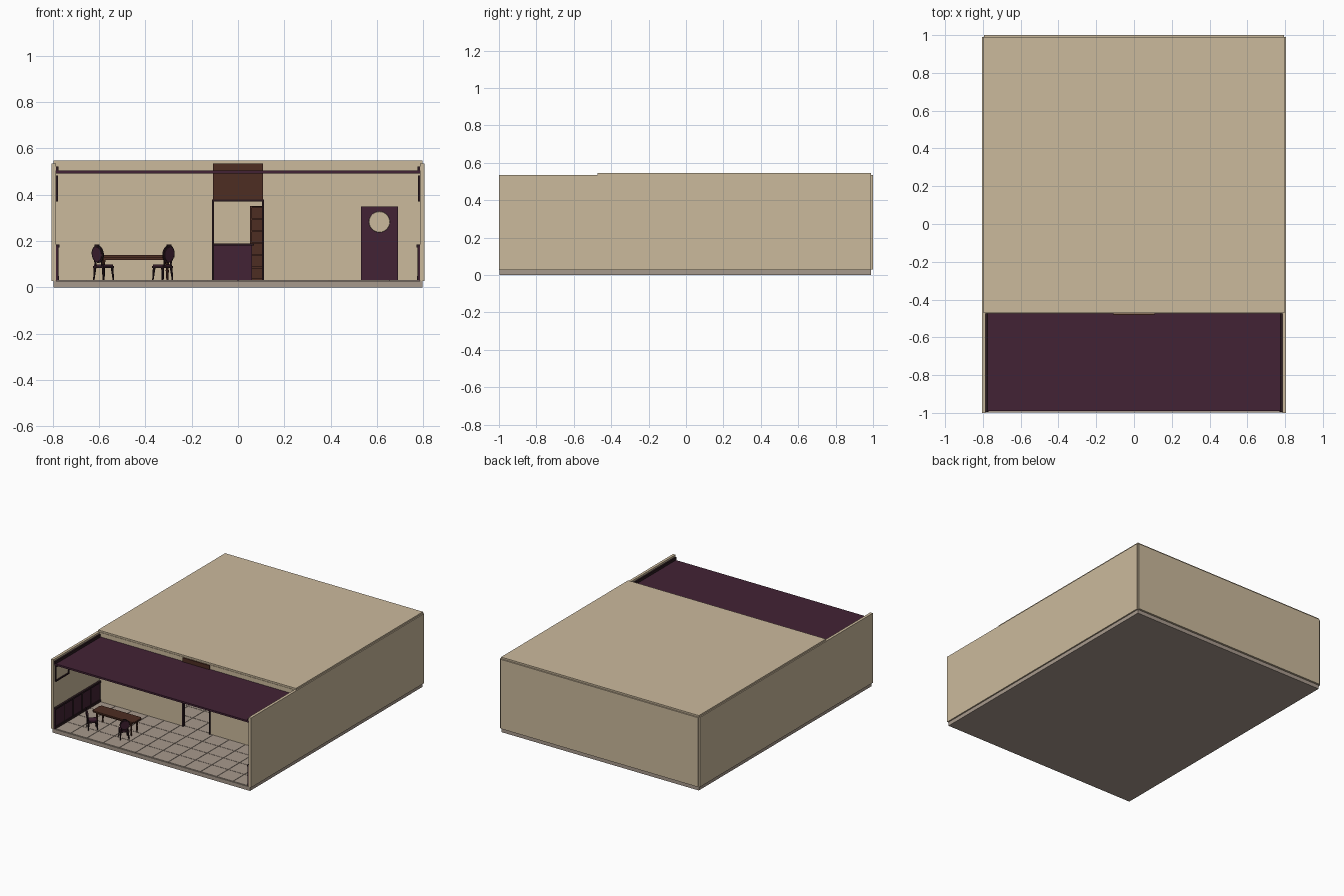
import bpy, bmesh, math
from mathutils import Matrix, Vector

if "Cube" in bpy.data.objects:
    bpy.data.objects.remove(bpy.data.objects["Cube"])


def material(name, rgb):
    m = bpy.data.materials.new(name)
    m.diffuse_color = (*rgb, 1)
    m.use_nodes = True
    m.node_tree.nodes["Principled BSDF"].inputs["Base Color"].default_value = m.diffuse_color
    return m


CREAM = material("cream plaster", (0.60, 0.49, 0.335))
PLUM = material("plum paint", (0.055, 0.016, 0.035))
BROWN = material("walnut wood", (0.075, 0.026, 0.016))
DARK = material("dark trim", (0.024, 0.010, 0.014))
STONE = material("floor stone", (0.39, 0.32, 0.265))


def box(bm, x0, x1, y0, y1, z0, z1):
    mat = Matrix.Translation(((x0 + x1) / 2, (y0 + y1) / 2, (z0 + z1) / 2))
    mat = mat @ Matrix.Diagonal((abs(x1 - x0), abs(y1 - y0), abs(z1 - z0), 1))
    bmesh.ops.create_cube(bm, size=1, matrix=mat)


def cone(bm, base, tip, r0, r1, sides=8):
    a, b = Vector(base), Vector(tip)
    rot = (b - a).to_track_quat('Z', 'Y').to_matrix().to_4x4()
    bmesh.ops.create_cone(bm, cap_ends=True, segments=sides, radius1=r0, radius2=r1,
                          depth=(b - a).length,
                          matrix=Matrix.Translation((a + b) / 2) @ rot)


def finish(name, bm, mat, matrix=None, smooth=False):
    me = bpy.data.meshes.new(name)
    bm.to_mesh(me)
    bm.free()
    me.materials.append(mat)
    ob = bpy.data.objects.new(name, me)
    bpy.context.collection.objects.link(ob)
    if matrix:
        ob.matrix_world = matrix
    if smooth:
        bpy.ops.object.select_all(action='DESELECT')
        ob.select_set(True)
        bpy.context.view_layer.objects.active = ob
        bpy.ops.object.shade_smooth_by_angle(angle=math.radians(40))
    return ob


def block(name, mat, *boxes):
    bm = bmesh.new()
    for b in boxes:
        box(bm, *b)
    return finish(name, bm, mat)


# Building shell
block("floor_slab", STONE, (-0.795, 0.795, -0.997, 0.988, 0, 0.028))
block("back_wall", CREAM, (-0.795, 0.795, 0.985, 1.0, 0.03, 0.535))
block("roof", CREAM, (-0.797, 0.797, -0.472, 0.99, 0.535, 0.547))
for s, side in ((-1, "left"), (1, "right")):
    block(side + "_wall", CREAM, (s * 0.785, s * 0.805, -1.0, 0.99, 0.028, 0.535))
block("dividing_wall", CREAM,
      (-0.785, -0.11, -0.475, -0.462, 0.028, 0.535),
      (0.11, 0.785, -0.475, -0.462, 0.028, 0.535),
      (-0.11, 0.11, -0.475, -0.462, 0.375, 0.535))
block("canopy_ceiling", PLUM, (-0.785, 0.785, -0.99, -0.475, 0.49, 0.503))

# Floor tiles with narrow joints
bm = bmesh.new()
nx, ny = 12, 15
w, d = 1.57 / nx, 1.975 / ny
for i in range(nx):
    for j in range(ny):
        x, y = -0.785 + i * w, -0.992 + j * d
        box(bm, x + 0.0015, x + w - 0.0015, y + 0.0015, y + d - 0.0015, 0.027, 0.031)
finish("floor_tiles", bm, STONE)
block("tile_joints", DARK, (-0.784, 0.784, -0.99, 0.98, 0.027, 0.0285))

# Side wall panelling, rails and upper frames
for s, side in ((-1, "left"), (1, "right")):
    block(side + "_wainscot", PLUM, (s * 0.778, s * 0.785, -0.995, -0.475, 0.03, 0.175))
    trims = [(s * 0.770, s * 0.785, -0.995, -0.475, 0.172, 0.184),
             (s * 0.773, s * 0.785, -0.995, -0.475, 0.03, 0.048)]
    for k in range(6):
        y = -0.995 + k * 0.102
        trims.append((s * 0.775, s * 0.785, y, y + 0.01, 0.04, 0.175))
    block(side + "_wainscot_trim", DARK, *trims)
    block(side + "_crown_rail", DARK, (s * 0.774, s * 0.786, -0.995, -0.475, 0.503, 0.522))
    block(side + "_wall_frame", DARK,
          (s * 0.776, s * 0.785, -0.985, -0.83, 0.37, 0.378),
          (s * 0.776, s * 0.785, -0.985, -0.83, 0.474, 0.482),
          (s * 0.776, s * 0.785, -0.985, -0.978, 0.37, 0.48),
          (s * 0.776, s * 0.785, -0.837, -0.83, 0.37, 0.48))

# Central doorway
block("doorway_header", BROWN, (-0.108, 0.108, -0.483, -0.475, 0.378, 0.533))
block("doorway_frame", DARK,
      (-0.113, -0.104, -0.482, -0.46, 0.03, 0.378),
      (0.104, 0.113, -0.482, -0.46, 0.03, 0.378),
      (-0.113, 0.113, -0.482, -0.46, 0.370, 0.378))

# Side door with round window
block("side_door", PLUM, (0.53, 0.69, -0.482, -0.475, 0.03, 0.348))
bm = bmesh.new()
cone(bm, (0.61, -0.476, 0.282), (0.61, -0.487, 0.282), 0.047, 0.044, 28)
finish("door_round_window", bm, CREAM, smooth=True)

# Counter and shelves in the rear room
block("counter_body", PLUM, (-0.40, 0.06, 0.0, 0.12, 0.03, 0.18))
block("counter_top", DARK, (-0.41, 0.068, -0.012, 0.13, 0.18, 0.188))
shelf = [(0.052, 0.45, 0.30, 0.31, 0.03, 0.35),
         (0.052, 0.06, 0.22, 0.31, 0.03, 0.35),
         (0.442, 0.45, 0.22, 0.31, 0.03, 0.35)]
for k in range(7):
    z = 0.03 + k * 0.052
    shelf.append((0.052, 0.45, 0.22, 0.31, z, z + 0.007))
block("shelf_unit", BROWN, *shelf)

# Dining table
bm = bmesh.new()
box(bm, -0.61, -0.275, -0.81, -0.71, 0.128, 0.139)
box(bm, -0.59, -0.295, -0.80, -0.72, 0.118, 0.128)
bmesh.ops.bevel(bm, geom=[e for e in bm.edges
                          if abs(e.verts[0].co.z - e.verts[1].co.z) > 0.005],
                offset=0.008, segments=2, affect='EDGES')
finish("table_top", bm, BROWN)
bm = bmesh.new()
for x in (-0.58, -0.305):
    for y in (-0.793, -0.727):
        cone(bm, (x, y, 0.03), (x, y, 0.075), 0.004, 0.007)
        cone(bm, (x, y, 0.075), (x, y, 0.12), 0.005, 0.008)
finish("table_legs", bm, BROWN, smooth=True)


def chair(prefix, x, y, angle):
    place = Matrix.Translation((x, y, 0)) @ Matrix.Rotation(math.radians(angle), 4, 'Z')
    bm = bmesh.new()
    # legs, seat rail and back posts
    for sx in (-1, 1):
        for sy in (-1, 1):
            cone(bm, (sx * 0.031, sy * 0.029, 0.03), (sx * 0.026, sy * 0.025, 0.09), 0.003, 0.006)
    box(bm, -0.032, 0.034, -0.031, 0.031, 0.084, 0.092)
    for sy in (-1, 1):
        cone(bm, (-0.028, sy * 0.018, 0.09), (-0.034, sy * 0.022, 0.125), 0.004, 0.004)
    # oval back frame with small crest
    oval = Matrix.Translation((-0.035, 0, 0.143)) @ Matrix.Rotation(math.radians(-97), 4, 'Y')
    bmesh.ops.create_cone(bm, cap_ends=True, segments=20, radius1=1, radius2=1, depth=1,
                          matrix=oval @ Matrix.Diagonal((0.038, 0.034, 0.007, 1)))
    box(bm, -0.042, -0.036, -0.012, 0.012, 0.176, 0.184)
    finish(prefix + "_frame", bm, DARK, place, True)
    # upholstery
    bm = bmesh.new()
    bmesh.ops.create_cone(bm, cap_ends=True, segments=20, radius1=1, radius2=1, depth=1,
                          matrix=oval @ Matrix.Diagonal((0.031, 0.027, 0.012, 1)))
    box(bm, -0.029, 0.031, -0.028, 0.028, 0.092, 0.099)
    finish(prefix + "_padding", bm, PLUM, place, True)


chair("left_chair", -0.58, -0.85, 45)
chair("right_chair", -0.325, -0.85, 135)
